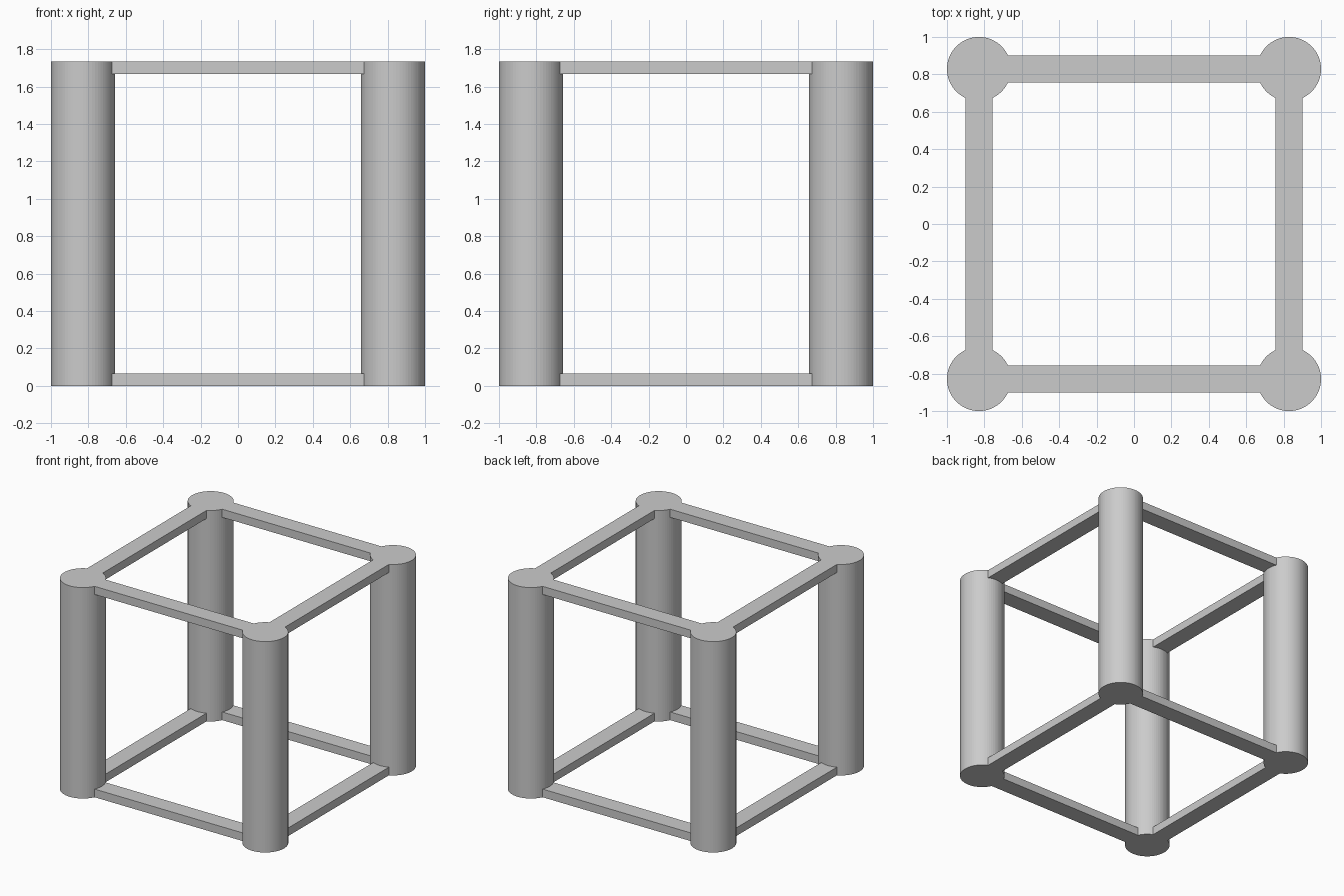
import bpy
from mathutils import Matrix

if "Cube" in bpy.data.objects:
    bpy.data.objects.remove(bpy.data.objects["Cube"])

H = 1.733        # overall height
R = 0.171        # post radius
C = 1 - R        # post centre offset
W, T = 0.143, 0.067  # rail width and thickness


def post(name, x, y):
    bpy.ops.mesh.primitive_cylinder_add(vertices=64, radius=R, depth=H, location=(x, y, H / 2))
    ob = bpy.context.object
    ob.name = name
    return ob


def rail(name, x, y, z, along_x):
    bpy.ops.mesh.primitive_cube_add(size=1, location=(x, y, z))
    ob = bpy.context.object
    ob.name = name
    size = (2 * C, W, T) if along_x else (W, 2 * C, T)
    ob.data.transform(Matrix.Diagonal((*size, 1)))
    return ob


# Four corner posts
posts = [post(f"{fb}_{lr}_post", x, y)
         for fb, y in (("front", -C), ("back", C))
         for lr, x in (("left", -C), ("right", C))]

# Square of rails at the bottom and flush with the top
rails = []
for level, z in (("lower", T / 2), ("upper", H - T / 2)):
    for s, fb, lr in ((-1, "front", "left"), (1, "back", "right")):
        rails.append(rail(f"{level}_{fb}_rail", 0, s * C, z, True))
        rails.append(rail(f"{level}_{lr}_rail", s * C, 0, z, False))

# Fuse everything into one clean frame
parts = bpy.data.collections.new("frame_parts")
bpy.context.scene.collection.children.link(parts)
frame = posts[0]
for ob in posts[1:] + rails:
    parts.objects.link(ob)
mod = frame.modifiers.new("fuse", 'BOOLEAN')
mod.operation = 'UNION'
mod.operand_type = 'COLLECTION'
mod.collection = parts
mod.solver = 'EXACT'
mod.use_self = True
bpy.context.view_layer.objects.active = frame
bpy.ops.object.modifier_apply(modifier=mod.name)
frame.name = "cube_frame"
for ob in posts[1:] + rails:
    bpy.data.objects.remove(ob)
bpy.data.collections.remove(parts)
